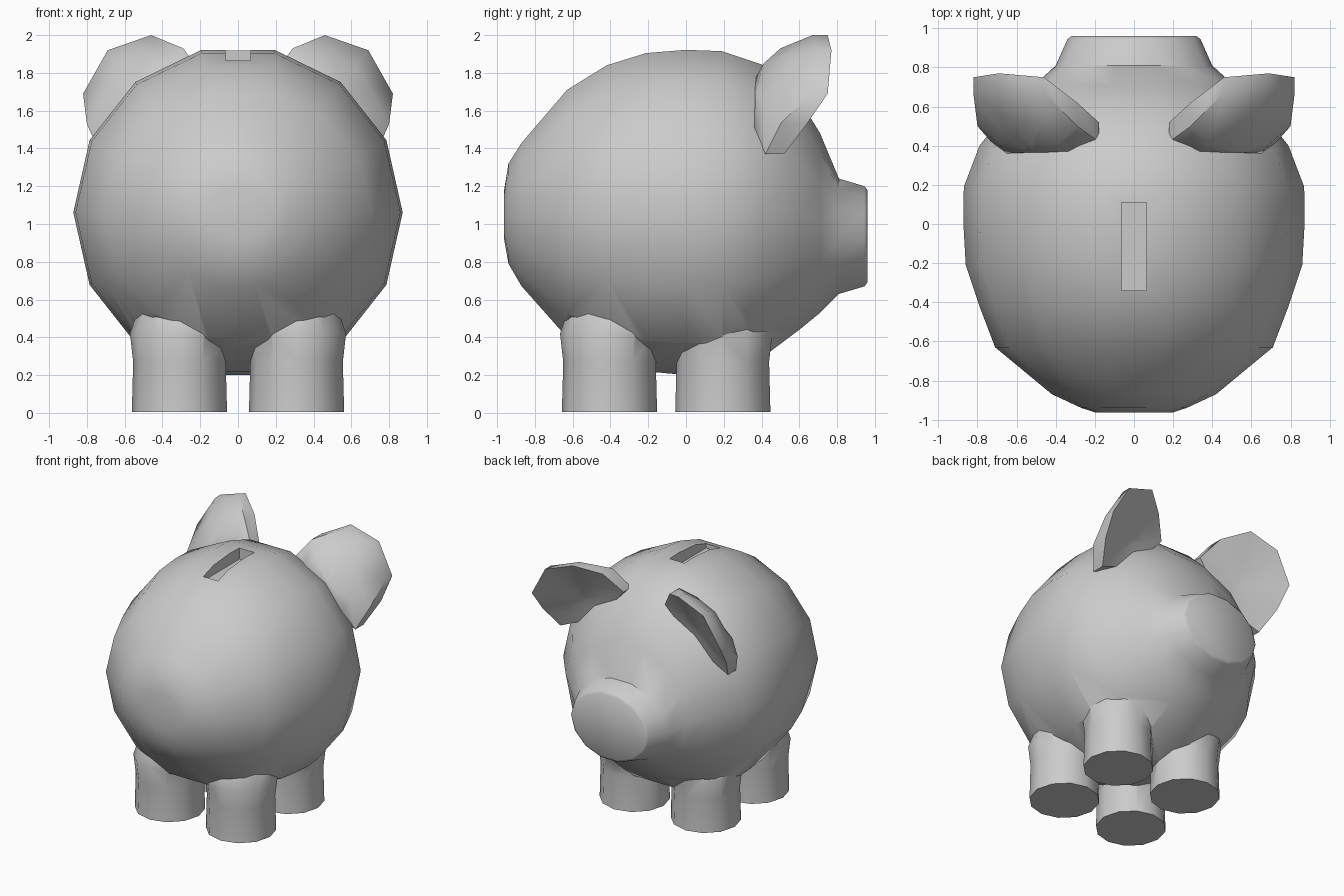
import bpy, bmesh, math
from mathutils import Vector

if "Cube" in bpy.data.objects:
    bpy.data.objects.remove(bpy.data.objects["Cube"])


def finish(name, bm, angle=42):
    bmesh.ops.recalc_face_normals(bm, faces=bm.faces)
    me = bpy.data.meshes.new(name)
    bm.to_mesh(me)
    bm.free()
    ob = bpy.data.objects.new(name, me)
    bpy.context.collection.objects.link(ob)
    smooth(ob, angle)
    return ob


def smooth(ob, angle):
    bpy.ops.object.select_all(action='DESELECT')
    ob.select_set(True)
    bpy.context.view_layer.objects.active = ob
    bpy.ops.object.shade_smooth_by_angle(angle=math.radians(angle))


def loft(name, rings):
    """Skin closed rings of points and cap both ends."""
    bm = bmesh.new()
    vs = [[bm.verts.new(p) for p in r] for r in rings]
    n = len(vs[0])
    for a, b in zip(vs, vs[1:]):
        for i in range(n):
            j = (i + 1) % n
            bm.faces.new((a[i], a[j], b[j], b[i]))
    bm.faces.new(vs[0])
    bm.faces.new(vs[-1])
    return finish(name, bm)


def boolean(ob, other, op):
    mod = ob.modifiers.new(op, 'BOOLEAN')
    mod.operation = op
    mod.solver = 'EXACT'
    mod.object = other
    bpy.context.view_layer.objects.active = ob
    bpy.ops.object.modifier_apply(modifier=mod.name)
    bpy.data.objects.remove(other)


# body with snout: y, half width, top z, bottom z
SECTIONS = [
    (-0.963, 0.20, 1.18, 0.92), (-0.94, 0.27, 1.32, 0.79),
    (-0.87, 0.42, 1.43, 0.67), (-0.63, 0.71, 1.71, 0.40),
    (-0.42, 0.79, 1.84, 0.28), (-0.21, 0.86, 1.905, 0.22),
    (0.0, 0.872, 1.922, 0.20), (0.19, 0.87, 1.915, 0.20),
    (0.40, 0.79, 1.845, 0.29), (0.60, 0.63, 1.66, 0.44),
    (0.71, 0.51, 1.48, 0.53), (0.81, 0.40, 1.24, 0.63),
    (0.945, 0.34, 1.20, 0.67), (0.96, 0.32, 1.18, 0.69)]
SIDES = 14
rings = []
for y, rx, top, bottom in SECTIONS:
    cz, rz = (top + bottom) / 2, (top - bottom) / 2 / 0.975
    rings.append([(rx * math.cos(2 * math.pi * i / SIDES), y,
                   cz + rz * math.sin(2 * math.pi * i / SIDES))
                  for i in range(SIDES)])
body = loft("body", rings)

# legs, flared slightly where they blend into the belly
for sx in (-1, 1):
    for cy in (-0.405, 0.195):
        leg = loft("leg", [
            [(sx * 0.31 + r * math.cos(math.pi * i / 6),
              cy + r * math.sin(math.pi * i / 6), z) for i in range(12)]
            for z, r in ((0.005, 0.252), (0.27, 0.245), (0.42, 0.262), (0.6, 0.2))])
        boolean(body, leg, 'UNION')

# coin slot
bm = bmesh.new()
bmesh.ops.create_cube(bm, size=1)
for v in bm.verts:
    v.co = (v.co.x * 0.13, v.co.y * 0.45 - 0.115, 1.97 + v.co.z * 0.28)
boolean(body, finish("slot_cutter", bm), 'DIFFERENCE')
smooth(body, 42)

# ears: rim as x, z, back y, front y around a cupped plate
RIM = [(0.18, 1.78, 0.42, 0.52), (0.29, 1.93, 0.50, 0.62),
       (0.46, 2.00, 0.67, 0.75), (0.69, 1.92, 0.70, 0.77),
       (0.82, 1.69, 0.66, 0.75), (0.80, 1.53, 0.50, 0.64),
       (0.73, 1.37, 0.42, 0.52), (0.42, 1.50, 0.42, 0.48)]


def ear(name, side):
    back = [Vector((x, b, z)) for x, z, b, f in RIM]
    front = [Vector((x, f, z)) for x, z, b, f in RIM]
    back_mid = Vector((0.53, 0.36, 1.70))
    front_mid = Vector((0.50, 0.54, 1.64))
    bulge = Vector((0, -0.035, 0.01))
    loops = [[back_mid.lerp(p, 0.1) for p in back],
             [back_mid.lerp(p, 0.6) + bulge for p in back],
             back, front,
             [front_mid.lerp(p, 0.5) for p in front],
             [front_mid.lerp(p, 0.1) for p in front]]
    return loft(name, [[(side * p.x, p.y, p.z) for p in l] for l in loops])


ear("left_ear", -1)
ear("right_ear", 1)
